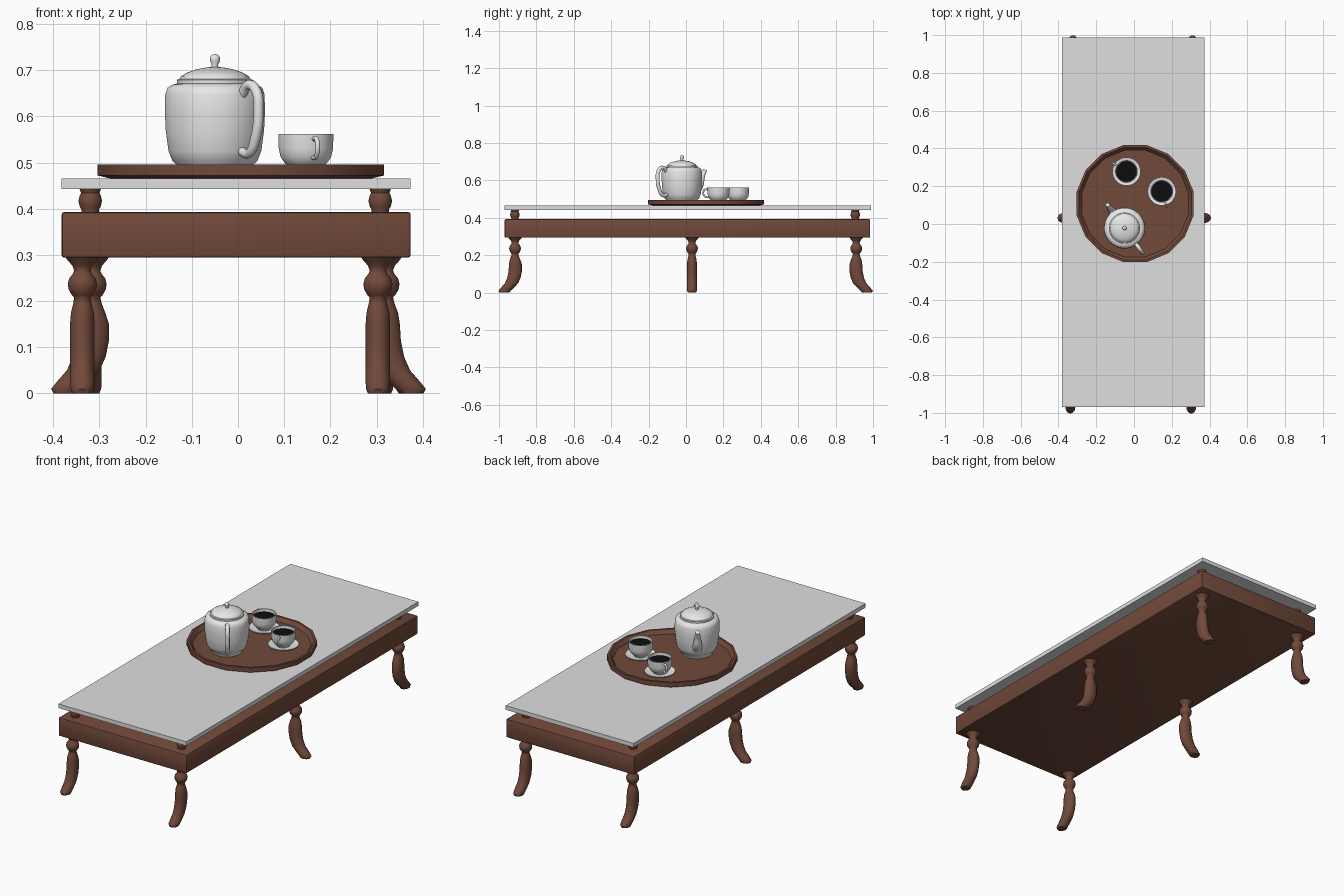
import bpy, bmesh, math
from mathutils import Vector

if "Cube" in bpy.data.objects:
    bpy.data.objects.remove(bpy.data.objects["Cube"])


def material(name, rgb):
    m = bpy.data.materials.new(name)
    m.diffuse_color = (*rgb, 1)
    m.use_nodes = True
    m.node_tree.nodes["Principled BSDF"].inputs["Base Color"].default_value = m.diffuse_color
    return m


WOOD = material("brown wood", (0.165, 0.067, 0.042))
TOP = material("pale grey top", (0.74, 0.74, 0.74))
CHINA = material("white china", (0.8, 0.8, 0.8))
TEA = material("black tea", (0.004, 0.004, 0.005))


def finish(name, bm, mat, angle=40, loc=(0, 0, 0)):
    bmesh.ops.recalc_face_normals(bm, faces=bm.faces)
    me = bpy.data.meshes.new(name)
    bm.to_mesh(me)
    bm.free()
    ob = bpy.data.objects.new(name, me)
    bpy.context.collection.objects.link(ob)
    me.materials.append(mat)
    ob.location = loc
    bpy.ops.object.select_all(action='DESELECT')
    ob.select_set(True)
    bpy.context.view_layer.objects.active = ob
    if angle:
        bpy.ops.object.shade_smooth_by_angle(angle=math.radians(angle))
    return ob


def box(name, lo, hi, mat, bevel=0.0):
    bm = bmesh.new()
    bmesh.ops.create_cube(bm, size=1)
    for v in bm.verts:
        v.co = Vector([lo[i] + (v.co[i] + 0.5) * (hi[i] - lo[i]) for i in range(3)])
    if bevel:
        bmesh.ops.bevel(bm, geom=bm.edges[:], offset=bevel, segments=2, affect='EDGES', profile=0.5)
    return finish(name, bm, mat, 30)


def loft(name, sections, mat, loc, turn=0, n=24, angle=40):
    """Stack of ellipses: (z, offset along u, half size u, half size v)."""
    bm = bmesh.new()
    c, s = math.cos(turn), math.sin(turn)
    rings = []
    for z, off, a, b in sections:
        ring = []
        for i in range(n):
            t = 2 * math.pi * (i + 0.5) / n
            u, v = off + a * math.cos(t), b * math.sin(t)
            ring.append(bm.verts.new((u * c - v * s, u * s + v * c, z)))
        rings.append(ring)
    for lo, hi in zip(rings, rings[1:]):
        for i in range(n):
            j = (i + 1) % n
            bm.faces.new((lo[i], lo[j], hi[j], hi[i]))
    bm.faces.new(rings[0])
    bm.faces.new(rings[-1])
    return finish(name, bm, mat, angle, loc)


def lathe(name, profile, mat, loc, n=32, angle=40):
    return loft(name, [(z, 0, r, r) for r, z in profile], mat, loc, 0, n, angle)


def tube(name, pts, mat, loc, turn):
    """Round tube through (out, z, radius) points in a vertical plane."""
    cu = bpy.data.curves.new(name, 'CURVE')
    cu.dimensions = '3D'
    cu.bevel_depth = 1.0
    cu.bevel_resolution = 3
    cu.use_fill_caps = True
    sp = cu.splines.new('BEZIER')
    sp.bezier_points.add(len(pts) - 1)
    for p, (u, z, r) in zip(sp.bezier_points, pts):
        p.co = (u, 0, z)
        p.radius = r
        p.handle_left_type = p.handle_right_type = 'AUTO'
    sp.resolution_u = 6
    tmp = bpy.data.objects.new(name + "_path", cu)
    bpy.context.collection.objects.link(tmp)
    bpy.context.view_layer.update()
    me = bpy.data.meshes.new_from_object(tmp.evaluated_get(bpy.context.evaluated_depsgraph_get()))
    bpy.data.objects.remove(tmp)
    bm = bmesh.new()
    bm.from_mesh(me)
    ob = finish(name, bm, mat, 50, loc)
    ob.rotation_euler.z = turn
    return ob


# table top and frame
box("table_top", (-0.382, -0.97, 0.443), (0.374, 0.988, 0.465), TOP)
box("frame", (-0.382, -0.97, 0.294), (0.374, 0.985, 0.393), WOOD, 0.006)

# turned posts between frame and top
for i, (x, y) in enumerate([(-0.32, -0.915), (0.308, -0.915), (-0.32, 0.905), (0.308, 0.905)]):
    lathe(f"post_{i}", [(0.02, 0.385), (0.019, 0.398), (0.023, 0.405), (0.026, 0.417),
                        (0.023, 0.429), (0.02, 0.434), (0.024, 0.444)], WOOD, (x, y, 0), 20)

# legs: turned neck, curved foot pointing outwards
LEG = [(0.0, 0.057, 0.027, 0.022), (0.01, 0.056, 0.033, 0.026), (0.025, 0.042, 0.035, 0.027),
       (0.05, 0.019, 0.036, 0.027), (0.08, 0.006, 0.036, 0.027), (0.115, -0.001, 0.036, 0.027),
       (0.15, -0.002, 0.035, 0.027), (0.175, 0, 0.029, 0.025), (0.195, 0, 0.021, 0.02),
       (0.208, 0, 0.018, 0.018), (0.213, 0, 0.023, 0.023), (0.225, 0, 0.03, 0.03),
       (0.237, 0, 0.032, 0.032), (0.249, 0, 0.029, 0.029), (0.259, 0, 0.021, 0.021),
       (0.266, 0, 0.018, 0.018), (0.277, 0, 0.022, 0.022), (0.288, 0, 0.032, 0.032),
       (0.295, 0, 0.037, 0.037)]
Q = math.pi / 2
for name, x, y, turn in [("front_leg_left", -0.337, -0.914, -Q), ("front_leg_right", 0.303, -0.914, -Q),
                         ("back_leg_left", -0.322, 0.91, Q), ("back_leg_right", 0.31, 0.91, Q),
                         ("middle_leg_left", -0.316, 0.032, math.pi), ("middle_leg_right", 0.318, 0.032, 0)]:
    loft(name, LEG, WOOD, (x, y, 0), turn, 20, 60)

# sixteen-sided tray with raised rim
lathe("tray", [(0.29, 0.466), (0.316, 0.472), (0.316, 0.496), (0.304, 0.496), (0.288, 0.477)],
      WOOD, (0.006, 0.108, 0), 16, 50)

# teapot
P = (-0.05, -0.022, 0)
OUT = math.atan2(-0.81, 0.59)
lathe("teapot_body", [(0.075, 0.477), (0.08, 0.493), (0.092, 0.503), (0.101, 0.525), (0.107, 0.57),
                      (0.109, 0.61), (0.108, 0.648), (0.103, 0.662), (0.092, 0.669), (0.082, 0.671)], CHINA, P)
lathe("teapot_lid", [(0.083, 0.669), (0.083, 0.679), (0.077, 0.681), (0.074, 0.687), (0.06, 0.695),
                     (0.04, 0.702), (0.018, 0.706), (0.006, 0.707)], CHINA, P)
lathe("lid_knob", [(0.008, 0.704), (0.007, 0.712), (0.011, 0.72), (0.011, 0.728),
                   (0.007, 0.733), (0.002, 0.735)], CHINA, P, 16, 60)
tube("teapot_handle", [(0.095, 0.642, 0.01), (0.125, 0.668, 0.011), (0.152, 0.655, 0.011), (0.16, 0.61, 0.011),
                       (0.15, 0.555, 0.011), (0.125, 0.52, 0.01), (0.095, 0.525, 0.01)], CHINA, P, OUT)
tube("teapot_spout", [(0.085, 0.54, 0.026), (0.118, 0.575, 0.021), (0.134, 0.62, 0.015),
                      (0.153, 0.655, 0.011)], CHINA, P, OUT + math.pi)

# cups with saucers and tea
for i, (x, y, dx, dy) in enumerate([(-0.04, 0.278, -0.8, 0.5), (0.147, 0.173, 0.3, -0.95)]):
    lathe(f"saucer_{i}", [(0.045, 0.476), (0.075, 0.488), (0.075, 0.492), (0.045, 0.484)], CHINA, (x, y, 0))
    lathe(f"cup_{i}", [(0.032, 0.482), (0.034, 0.49), (0.046, 0.499), (0.055, 0.512), (0.059, 0.53),
                       (0.06, 0.562), (0.055, 0.562), (0.054, 0.54), (0.05, 0.525)], CHINA, (x, y, 0))
    lathe(f"tea_{i}", [(0.05, 0.535), (0.0542, 0.547)], TEA, (x, y, 0))
    tube(f"cup_handle_{i}", [(0.055, 0.55, 0.005), (0.075, 0.552, 0.005), (0.085, 0.535, 0.005),
                             (0.074, 0.513, 0.005), (0.052, 0.51, 0.005)], CHINA, (x, y, 0), math.atan2(dy, dx))
